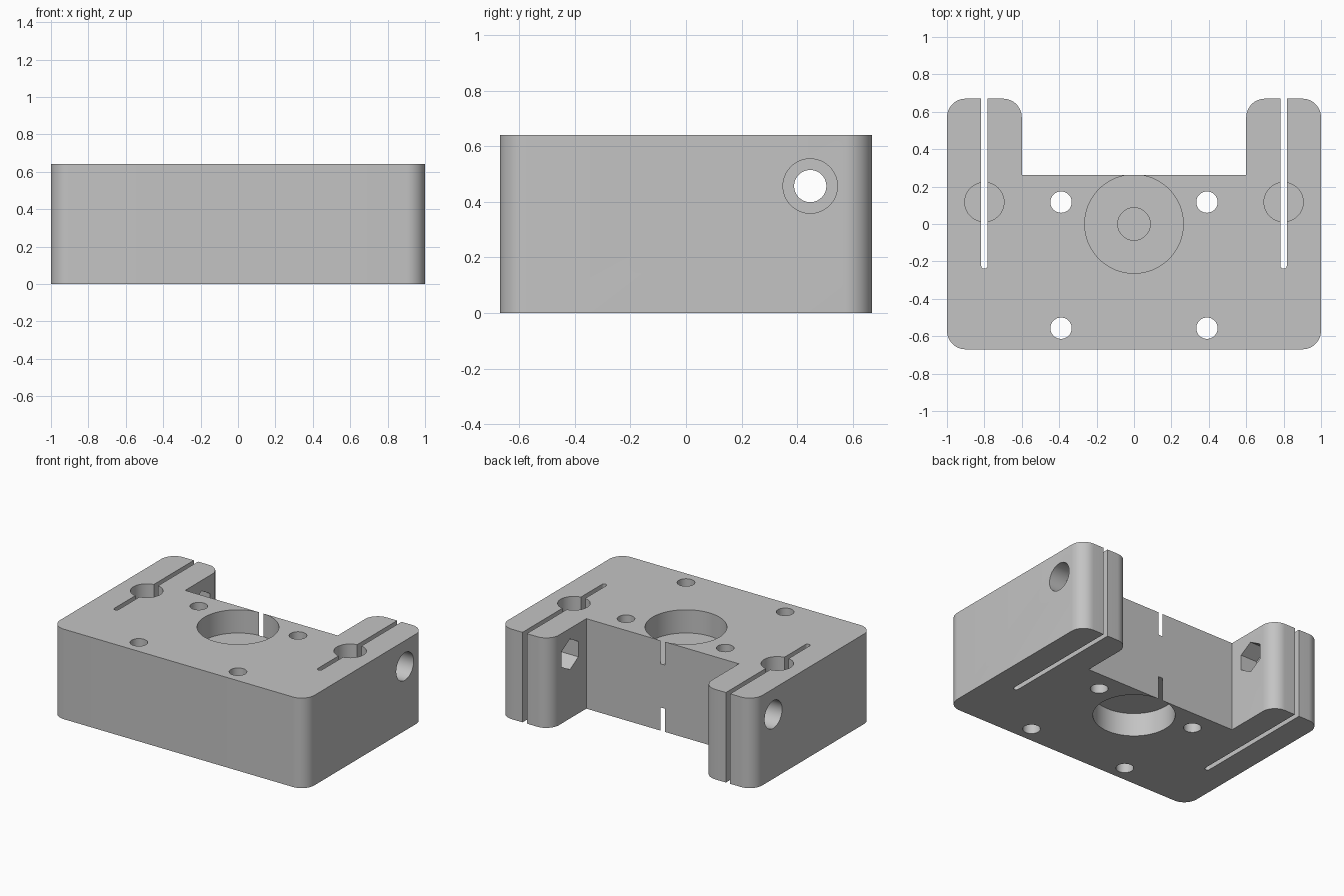
import bpy, bmesh, math
from mathutils import Matrix, Vector

cube = bpy.data.objects.get("Cube")
if cube:
    bpy.data.objects.remove(cube, do_unlink=True)

HEIGHT, FRONT, BACK, NOTCH = 0.64, -0.67, 0.67, 0.263
ARM_IN, ARM_MID, CORNER = 0.6, 0.8, 0.1

gray = bpy.data.materials.new("plain gray")
gray.use_nodes = True
gray.diffuse_color = (0.55, 0.55, 0.55, 1)
bsdf = next(n for n in gray.node_tree.nodes if n.type == "BSDF_PRINCIPLED")
bsdf.inputs["Base Color"].default_value = gray.diffuse_color


def arc(cx, cy, r, start, end, steps=12):
    angles = [math.radians(start + (end - start) * i / steps) for i in range(steps + 1)]
    return [(cx + r * math.cos(a), cy + r * math.sin(a)) for a in angles]


def prism(name, outline, z0, z1, matrix=Matrix()):
    """Extrude a counter-clockwise outline from z0 to z1, then place it."""
    bm = bmesh.new()
    face = bm.faces.new([bm.verts.new((x, y, z0)) for x, y in outline])
    top = bmesh.ops.extrude_face_region(bm, geom=[face])["geom"]
    moved = [v for v in top if isinstance(v, bmesh.types.BMVert)]
    bmesh.ops.translate(bm, verts=moved, vec=(0, 0, z1 - z0))
    bmesh.ops.recalc_face_normals(bm, faces=bm.faces)
    bm.transform(matrix)
    mesh = bpy.data.meshes.new(name)
    bm.to_mesh(mesh)
    bm.free()
    mesh.materials.append(gray)
    obj = bpy.data.objects.new(name, mesh)
    bpy.context.collection.objects.link(obj)
    return obj


cutters = []


def cut(name, outline, z0, z1, matrix=Matrix()):
    obj = prism(name, outline, z0, z1, matrix)
    obj.hide_render = True
    cutters.append(obj)


def circle(x, y, r, sides=48):
    return arc(x, y, r, 0, 360, sides)[:-1]


# Body: U-shaped block with rounded outer corners and arm ends
half = (arc(1 - CORNER, FRONT + CORNER, CORNER, -90, 0)
        + arc(1 - CORNER, BACK - CORNER, CORNER, 0, 90)
        + arc(ARM_IN + CORNER, BACK - CORNER, CORNER, 90, 180)
        + [(ARM_IN, NOTCH)])
body = prism("mounting_block", half + [(-x, y) for x, y in reversed(half)], 0, HEIGHT)

# Bearing pockets above and below, joined by a blind shaft hole
POCKET = 0.165
cut("top_pocket", circle(0, 0, 0.2636, 96), HEIGHT - POCKET, 1)
cut("bottom_pocket", circle(0, 0, 0.2636, 96), -0.5, POCKET)
cut("shaft_hole", circle(0, 0, 0.087), POCKET + 0.01, HEIGHT - POCKET + 0.05)

# Side features, repeated on both arms
for side in (-1, 1):
    for y in (0.117, -0.557):
        cut("screw_hole", circle(side * 0.39, y, 0.057), -0.5, 1)

    cx = side * ARM_MID
    w = 0.017
    cut("clamp_slit", arc(cx, -0.222, w, 180, 360) + [(cx + w, 1), (cx - w, 1)], -0.5, 1)
    cut("rod_hole", circle(cx, 0.117, 0.105), 0.1, 1)

    # Clamp bolt runs along x: local z points outward
    turn = (Matrix.Translation(Vector((0, 0.447, 0.457)))
            @ Matrix.Rotation(side * math.pi / 2, 4, "Y"))
    cut("bolt_hole", circle(0, 0, 0.058), 0.5, 1.2, turn)
    cut("bolt_head_recess", circle(0, 0, 0.098), 1 - 0.13, 1.2, turn)
    cut("nut_recess", circle(0, 0, 0.109, 6), 0.5, ARM_IN + 0.13, turn)

# Carve every cutter out of the block, then discard the cutters
for tool in cutters:
    mod = body.modifiers.new(tool.name, "BOOLEAN")
    mod.operation = "DIFFERENCE"
    mod.solver = "EXACT"
    mod.object = tool
bpy.context.view_layer.update()
carved = bpy.data.meshes.new_from_object(
    body.evaluated_get(bpy.context.evaluated_depsgraph_get()))
body.modifiers.clear()
body.data = carved
for tool in cutters:
    bpy.data.objects.remove(tool, do_unlink=True)

# One material, smooth round walls, crisp edges
carved.materials.clear()
carved.materials.append(gray)
for poly in carved.polygons:
    poly.material_index = 0
bpy.ops.object.select_all(action="DESELECT")
body.select_set(True)
bpy.context.view_layer.objects.active = body
bpy.ops.object.shade_smooth_by_angle(angle=math.radians(30))
